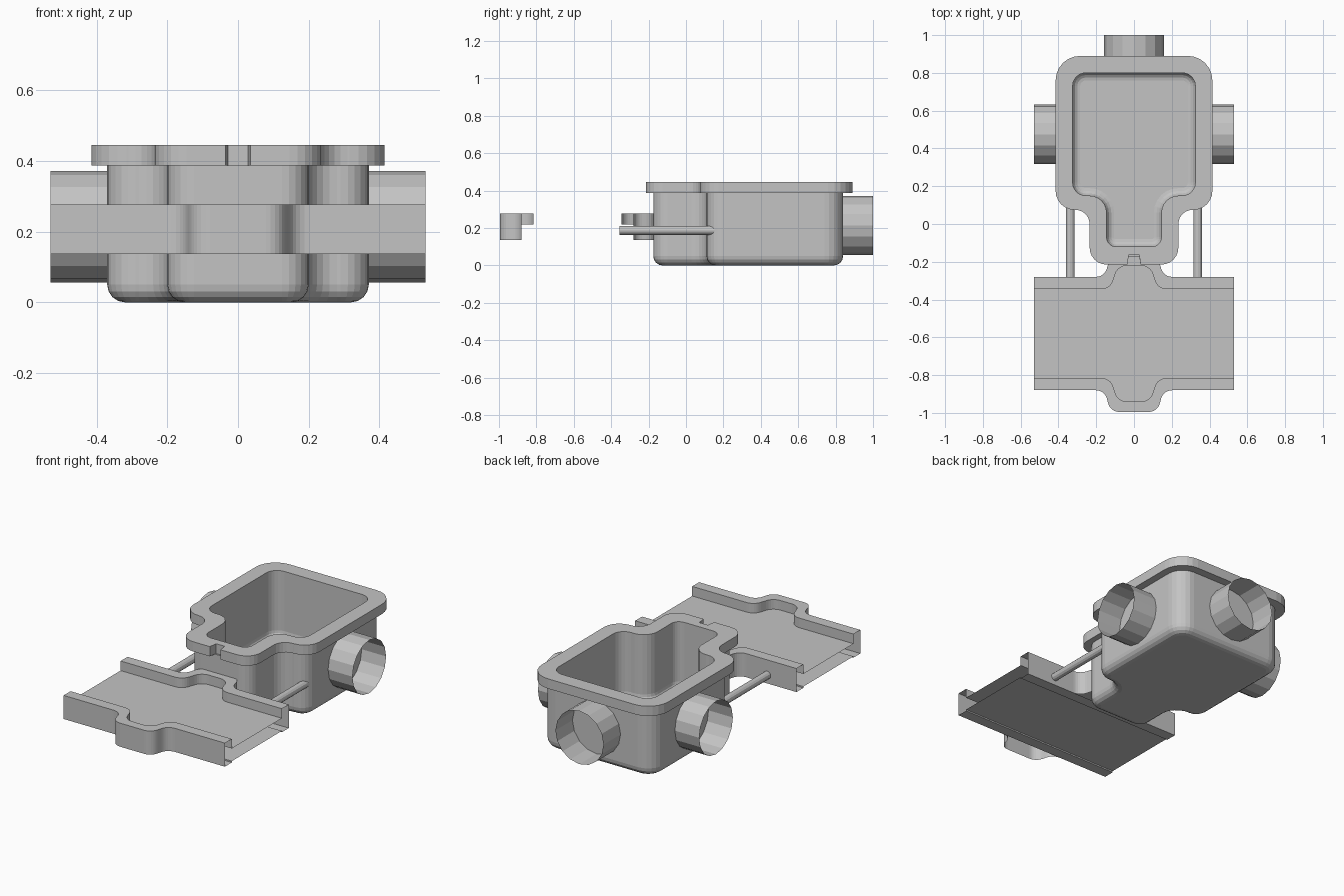
import bpy, bmesh, math
from mathutils import Vector

cube = bpy.data.objects.get("Cube")
if cube:
    bpy.data.objects.remove(cube)

grey = bpy.data.materials.new("light grey")
grey.use_nodes = True
colour = (0.55, 0.55, 0.55, 1)
grey.diffuse_color = colour
grey.node_tree.nodes["Principled BSDF"].inputs["Base Color"].default_value = colour


def fillet(corners, steps=6):
    """Round each (x, y, radius) corner of a path; radius 0 keeps the point."""
    path = []
    for i, (x, y, r) in enumerate(corners):
        p = Vector((x, y))
        if r == 0:
            path.append(p)
            continue
        a = (Vector(corners[i - 1][:2]) - p).normalized()
        b = (Vector(corners[(i + 1) % len(corners)][:2]) - p).normalized()
        half = a.angle(b) / 2
        reach = r / math.tan(half)
        centre = p + (a + b).normalized() * r / math.sin(half)
        start, end = p + a * reach - centre, p + b * reach - centre
        sweep = start.angle_signed(end)
        for k in range(steps + 1):
            t = -sweep * k / steps
            c, s = math.cos(t), math.sin(t)
            path.append(centre + Vector((start.x * c - start.y * s,
                                         start.x * s + start.y * c)))
    return path


def loft(name, rows, closed=False, caps=False):
    """Skin a list of rows of 3D points with quads."""
    bm = bmesh.new()
    rings = [[bm.verts.new(p) for p in row] for row in rows]
    for lower, upper in zip(rings, rings[1:]):
        n = len(lower)
        for i in range(n if closed else n - 1):
            j = (i + 1) % n
            bm.faces.new((lower[i], lower[j], upper[j], upper[i]))
    if caps:
        bm.faces.new(rings[0])
        bm.faces.new(rings[-1])
    bmesh.ops.recalc_face_normals(bm, faces=bm.faces)
    mesh = bpy.data.meshes.new(name)
    bm.to_mesh(mesh)
    bm.free()
    mesh.materials.append(grey)
    obj = bpy.data.objects.new(name, mesh)
    bpy.context.collection.objects.link(obj)
    return obj


def at(path, z):
    return [(p.x, p.y, z) for p in path]


def tube(name, start, end, radius, sides, caps=False):
    start, end = Vector(start), Vector(end)
    turn = (end - start).to_track_quat('Z', 'Y')
    ring = [turn @ Vector((radius * math.cos(a), radius * math.sin(a), 0))
            for a in (2 * math.pi * k / sides for k in range(sides))]
    return loft(name, [[c + p for p in ring] for c in (start, end)], True, caps)


def outline(wide, back, step, neck, front, radii, inset=0, notch=None):
    """Tub plan: wide rear, narrow front neck, optional notch at the front."""
    rear, shoulder, inner, nose = radii
    wide, back, neck = wide - inset, back - inset, neck - inset
    step, front = step + inset, front + inset
    right = [(wide, back, rear - inset), (wide, step, shoulder - inset),
             (neck, step, inner + inset), (neck, front, nose - inset),
             (0.035, front, 0), (0.028, front if notch is None else notch, 0)]
    return fillet(right + [(-x, y, r) for x, y, r in reversed(right)])


# Tub: rounded underside, wall, overhanging rim, hollow inside
wall = (0.37, 0.84, 0.11, 0.2, -0.175, (0.1, 0.08, 0.08, 0.075))
rim = outline(0.415, 0.89, 0.075, 0.235, -0.215, (0.13, 0.1, 0.075, 0.09), notch=-0.165)
cavity = (0.325, 0.8, 0.15, 0.145, -0.12, (0.07, 0.07, 0.09, 0.05))
rows = []
for k in range(5):
    a = math.pi / 2 * k / 4
    rows.append(at(outline(*wall, inset=0.05 * (1 - math.sin(a))), 0.05 * (1 - math.cos(a))))
rows += [at(outline(*wall), 0.387), at(rim, 0.387), at(rim, 0.445), at(outline(*cavity), 0.445)]
for k in range(5):
    a = math.pi / 2 * k / 4
    rows.append(at(outline(*cavity, inset=0.04 * (1 - math.cos(a))), 0.09 - 0.04 * math.sin(a)))
loft("tub", rows, closed=True, caps=True)

# Open pipe stubs on the sides and the back
for side, label in ((1, "left"), (-1, "right")):
    tube(label + "_pipe", (side * 0.368, 0.475, 0.214), (side * 0.53, 0.475, 0.214), 0.158, 16)
    # Rods joining the tub to the tray
    tube(label + "_rod", (side * 0.338, -0.355, 0.187), (side * 0.338, 0.16, 0.187), 0.023, 12, True)
tube("back_pipe", (0, 0.838, 0.214), (0, 1, 0.214), 0.158, 16)


# Tray: hollow side rails with a bulge in the middle and a raised floor
def rail(base, base_x, bulge, bulge_x, r):
    half = [(0.53, base, 0), (base_x, base, r), (bulge_x, bulge, r)]
    return fillet(half + [(-x, y, q) for x, y, q in reversed(half)])


outer = rail(-0.88, 0.155, -0.995, 0.125, 0.06)
inner = rail(-0.815, 0.125, -0.94, 0.085, 0.065)
front = [at(outer, 0.137), at(outer, 0.277), at(inner, 0.277), at(inner, 0.22)]
mid = -0.58
back = [[(x, 2 * mid - y, z) for x, y, z in row] for row in reversed(front)]
loft("tray", front + back)

# Thin sheet under the tray, stepped under the rails
section = [(-0.88, 0.137), (-0.815, 0.137), (-0.815, 0.145),
           (-0.345, 0.145), (-0.345, 0.137), (-0.28, 0.137)]
loft("tray_bottom", [[(x, y, z) for y, z in section] for x in (-0.53, 0.53)])
